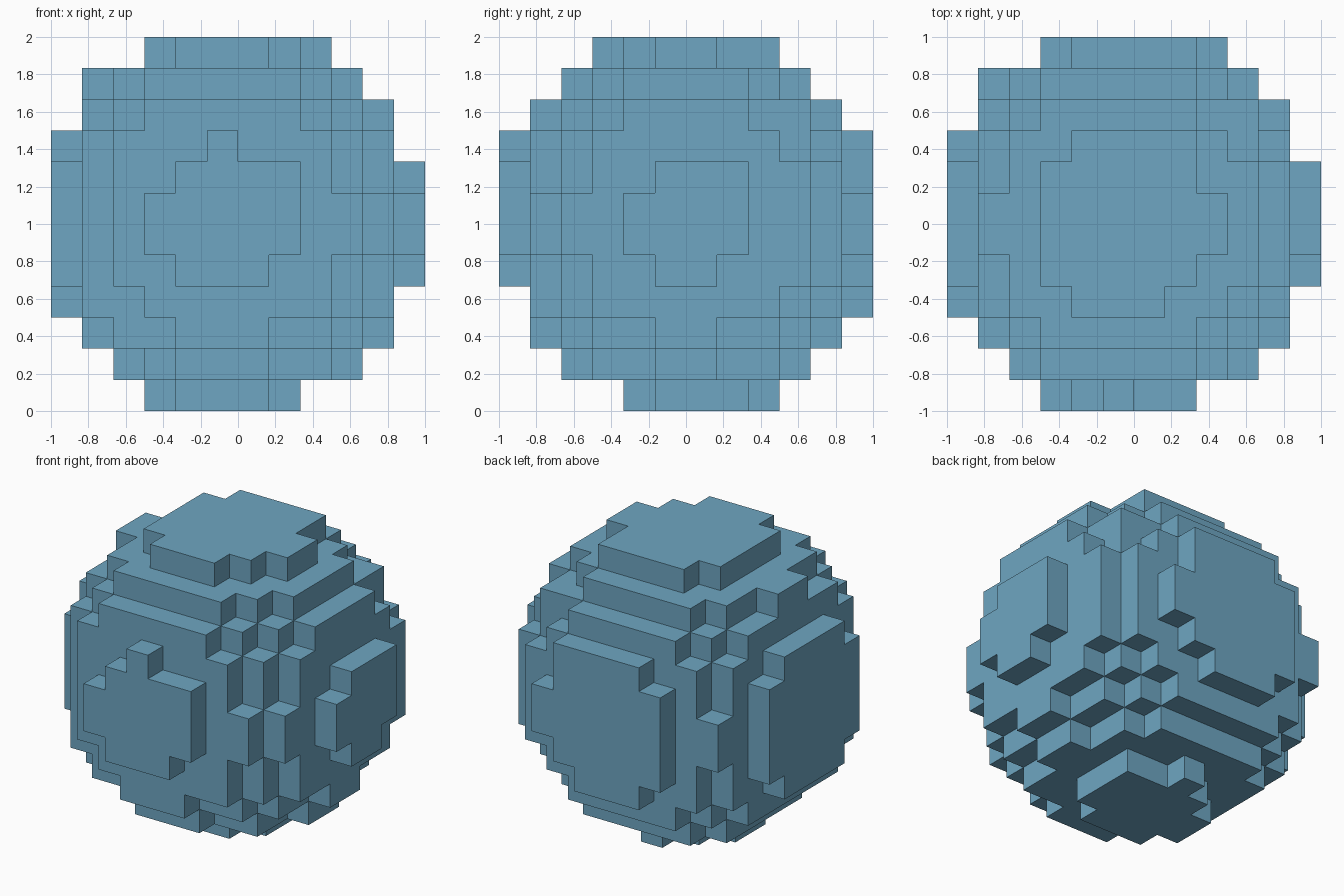
import bpy
import bmesh
from itertools import product
from mathutils import Vector

if "Cube" in bpy.data.objects:
    bpy.data.objects.remove(bpy.data.objects["Cube"], do_unlink=True)

CELLS = 12                          # blocks across the ball
SIZE = 2 / CELLS                    # edge length of one block
CENTRE = Vector((-0.325, 0.16, 0.135))   # slightly off-grid centre, in blocks
RADIUS = 6.147                      # in blocks

# Blue material
blue = bpy.data.materials.new("soft_blue")
colour = (0.156, 0.381, 0.539, 1)
blue.use_nodes = True
blue.diffuse_color = colour
shader = next(n for n in blue.node_tree.nodes if n.type == "BSDF_PRINCIPLED")
shader.inputs["Base Color"].default_value = colour


def block_centre(cell):
    return Vector([i + 0.5 - CELLS / 2 for i in cell])


# Grid cells whose middle lies inside the sphere
filled = {cell for cell in product(range(CELLS), repeat=3)
          if (block_centre(cell) - CENTRE).length <= RADIUS}

directions = [Vector([sign if i == axis else 0 for i in range(3)])
              for axis in range(3) for sign in (-1, 1)]

# Outer skin: one square wherever a filled cell meets an empty one
bm = bmesh.new()
for cell in sorted(filled):
    for normal in directions:
        neighbour = tuple(int(c + n) for c, n in zip(cell, normal))
        if neighbour in filled:
            continue
        side = Vector((normal.y, normal.z, normal.x))
        up = normal.cross(side)
        middle = block_centre(cell) + normal / 2
        corners = [middle + (side * s + up * u) / 2
                   for s, u in ((1, 1), (-1, 1), (-1, -1), (1, -1))]
        bm.faces.new([bm.verts.new(p * SIZE + Vector((0, 0, 1))) for p in corners])

bmesh.ops.remove_doubles(bm, verts=bm.verts, dist=SIZE / 100)

mesh = bpy.data.meshes.new("block_sphere")
bm.to_mesh(mesh)
bm.free()
mesh.materials.append(blue)
ball = bpy.data.objects.new("block_sphere", mesh)
bpy.context.collection.objects.link(ball)
